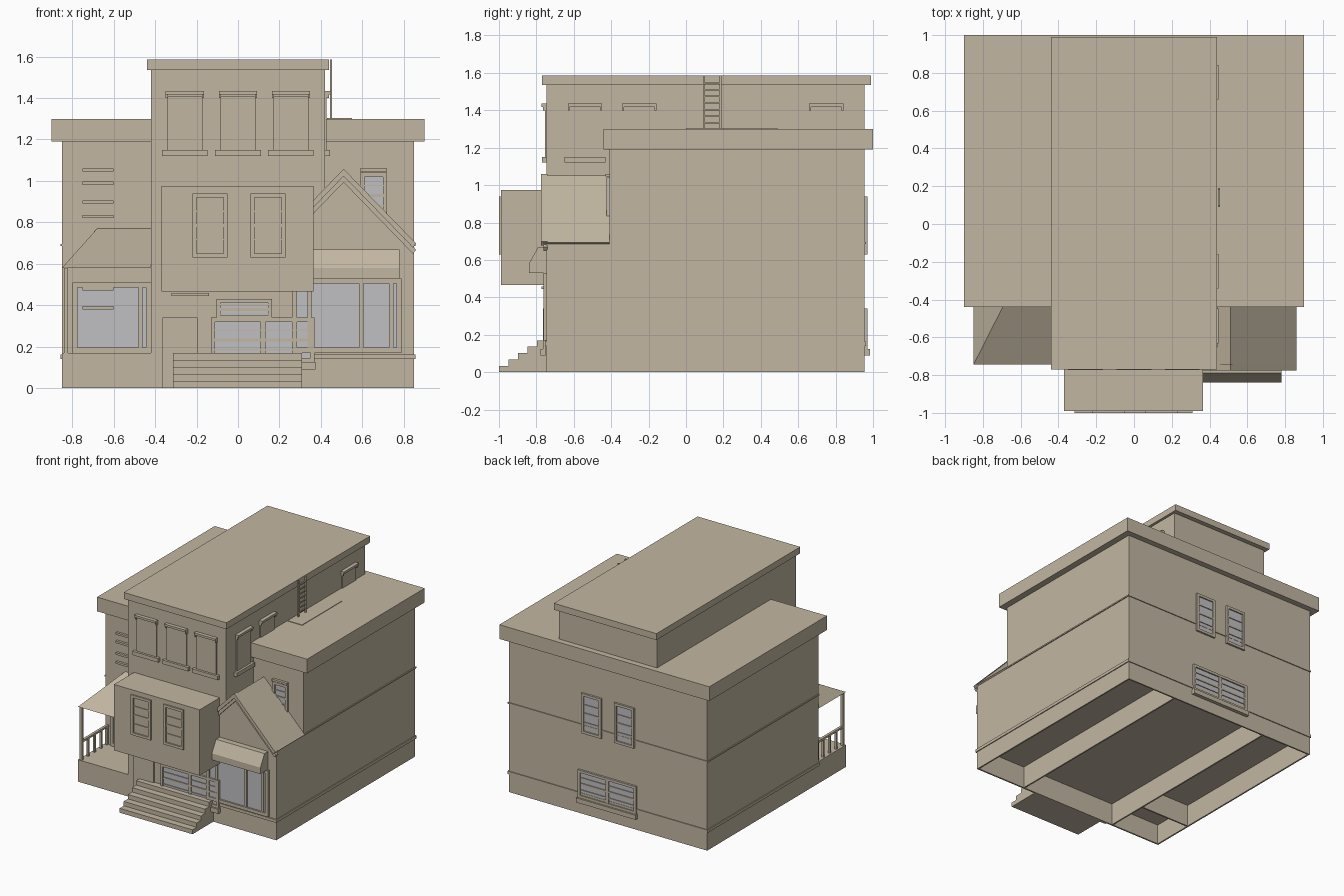
import bpy, bmesh
from mathutils import Matrix, Vector
from math import pi, atan2

if bpy.data.objects.get("Cube"):
    bpy.data.objects.remove(bpy.data.objects["Cube"])


def material(name, rgb):
    m = bpy.data.materials.new(name)
    m.use_nodes = True
    m.diffuse_color = (*rgb, 1)
    m.node_tree.nodes["Principled BSDF"].inputs["Base Color"].default_value = (*rgb, 1)
    return m


WALL, GLASS = 0, 1
MATS = [material("warm stone", (0.54, 0.47, 0.36)), material("pale glass", (0.53, 0.53, 0.55))]


def finish(name, bm, matrix=None):
    if matrix:
        bm.transform(matrix)
    bmesh.ops.recalc_face_normals(bm, faces=bm.faces)
    mesh = bpy.data.meshes.new(name)
    bm.to_mesh(mesh)
    bm.free()
    for m in MATS:
        mesh.materials.append(m)
    ob = bpy.data.objects.new(name, mesh)
    bpy.context.collection.objects.link(ob)
    return ob


def add_box(bm, x, y, z, mat=WALL):
    c = Vector((sum(x) / 2, sum(y) / 2, sum(z) / 2))
    s = (x[1] - x[0], y[1] - y[0], z[1] - z[0])
    new = bmesh.ops.create_cube(bm, size=1, matrix=Matrix.Translation(c) @ Matrix.Diagonal((*s, 1)))
    for f in {f for v in new["verts"] for f in v.link_faces}:
        f.material_index = mat


def boxes(name, parts, matrix=None):
    bm = bmesh.new()
    for p in parts:
        add_box(bm, *p)
    return finish(name, bm, matrix)


def prism(name, points, axis, lo, hi):
    """Extrude a profile along x (points are y, z) or along y (points are x, z)."""
    bm = bmesh.new()
    place = (lambda p, t: (t, *p)) if axis == "x" else (lambda p, t: (p[0], t, p[1]))
    face = bm.faces.new([bm.verts.new(place(p, lo)) for p in points])
    new = bmesh.ops.extrude_face_region(bm, geom=[face])["geom"]
    shift = Vector((hi - lo, 0, 0) if axis == "x" else (0, hi - lo, 0))
    bmesh.ops.translate(bm, vec=shift, verts=[v for v in new if isinstance(v, bmesh.types.BMVert)])
    return finish(name, bm)


def on_wall(side, plane):
    """Matrix taking wall space (x along, -y outward) onto a wall."""
    turn = {"front": 0, "right": pi / 2, "back": pi}[side]
    return Matrix.Rotation(turn, 4, "Z") @ Matrix.Translation((0, -plane, 0))


# Wall details
def frame(x, z, w, d):
    return [((x[0], x[0] + w), (-d, 0), z), ((x[1] - w, x[1]), (-d, 0), z),
            (x, (-d, 0), (z[0], z[0] + w)), (x, (-d, 0), (z[1] - w, z[1]))]


def sash_window(name, c, z, side, plane, w=0.17, columns=1):
    x, h = (c - w / 2, c + w / 2), z[1] - z[0]
    parts = [(x, (-0.005, 0), z, GLASS)] + frame(x, z, 0.02, 0.015)
    parts += [(x, (-0.011, 0), (z[0] + h * k - t, z[0] + h * k + t))
              for k, t in ((0.28, 0.003), (0.5, 0.007), (0.72, 0.003))]
    for i in range(1, columns):
        m = x[0] + w * i / columns
        parts.append(((m - 0.012, m + 0.012), (-0.013, 0), z))
    return boxes(name, parts, on_wall(side, plane))


def blind_window(name, c, side, plane):
    parts = [((c - 0.085, c + 0.085), (-0.008, 0), (1.15, 1.41)),
             ((c - 0.11, c + 0.11), (-0.025, 0), (1.12, 1.15)),
             ((c - 0.092, c + 0.092), (-0.028, 0), (1.418, 1.435))]
    parts += [((c + s * 0.087 - 0.005, c + s * 0.087 + 0.005), (-0.02, 0), (1.40, 1.42)) for s in (-1, 1)]
    return boxes(name, parts, on_wall(side, plane))


# Main volumes and flat roofs
boxes("main_body", [((-0.85, 0.85), (-0.41, 0.955), (0.17, 1.2))])
boxes("centre_block", [((-0.42, 0.42), (-0.745, 0.954), (0.17, 1.54))])
boxes("lower_roof", [((-0.9, 0.9), (-0.44, 1), (1.19, 1.3))])
boxes("upper_roof", [((-0.44, 0.44), (-0.77, 0.99), (1.535, 1.585))])
boxes("box_bay", [((-0.37, 0.365), (-0.99, -0.745), (0.465, 0.975))])

# Hollow plinth with cross walls
t = 0.012
plinth = [((x, x + t), (-0.745, 0.955), (0, 0.17)) for x in (-0.85, -0.42, 0.42 - t, 0.85 - t)]
plinth += [((-0.85, 0.85), (y, y + t), (0, 0.17)) for y in (-0.745, 0.955 - t)]
plinth += [((-0.85, -0.42), (-0.41, -0.41 + t), (0, 0.17))]
boxes("plinth", plinth)

# Belt courses
belt = []
for z in ((0.14, 0.163), (0.685, 0.695)):
    belt += [((-0.857, 0.857), (0.955, 0.962), z)]
    belt += [((s - 0.007, s + 0.007), (-0.41, 0.962), z) for s in (-0.85, 0.85)]
belt.append(((0.84, 0.857), (-0.75, -0.41), (0.14, 0.163)))
belt.append(((0.37, 0.857), (-0.755, -0.745), (0.14, 0.163)))
boxes("belt_courses", belt)

# Gabled bay on the left front corner
prism("gabled_bay", [(0.42, 0.17), (0.85, 0.17), (0.85, 0.69), (0.51, 1.04), (0.42, 0.948)],
      "y", -0.745, -0.41)
for label, out, y0 in (("outer", 0.018, -0.775), ("inner", -0.012, -0.762)):
    peak = 1.04 + out
    prism("gable_trim_" + label, [(0.51, peak), (0.86, peak - 0.36), (0.845, peak - 0.38),
          (0.51, peak - 0.035), (0.365, peak - 0.185), (0.365, peak - 0.15)], "y", y0, -0.74)
prism("gable_roof_sheet", [(0.51, 1.05), (0.86, 0.692), (0.85, 0.685), (0.51, 1.035), (0.42, 0.945), (0.42, 0.957)],
      "y", -0.765, -0.41)
prism("awning", [(-0.745, 0.67), (-0.79, 0.67), (-0.84, 0.58), (-0.84, 0.53), (-0.745, 0.53)],
      "x", 0.365, 0.78)

# Shop windows
shop = [((0.28, 0.77), (-0.005, 0), (0.18, 0.52), GLASS)] + frame((0.26, 0.79), (0.17, 0.53), 0.025, 0.018)
shop += [((x - 0.01, x + 0.01), (-0.015, 0), (0.18, 0.52)) for x in (0.345, 0.595, 0.74)]
boxes("shop_window", shop, on_wall("front", 0.745))
porch_glass = [((-0.78, -0.42), (-0.005, 0), (0.18, 0.5), GLASS)]
porch_glass += frame((-0.8, -0.42), (0.17, 0.51), 0.025, 0.015) + [((-0.48, -0.46), (-0.015, 0), (0.18, 0.5))]
boxes("porch_window", porch_glass, on_wall("front", 0.41))

# Porch with hipped roof
boxes("porch_deck", [((-0.85, -0.42), (-0.745, -0.41), (0.155, 0.17))])
bm = bmesh.new()
for p in ((-0.85, -0.745, 0.58), (-0.42, -0.745, 0.58), (-0.42, -0.41, 0.58), (-0.85, -0.41, 0.58),
          (-0.42, -0.41, 0.77), (-0.68, -0.41, 0.77)):
    bm.verts.new(p)
bmesh.ops.convex_hull(bm, input=bm.verts)
bmesh.ops.dissolve_limit(bm, angle_limit=0.01, verts=bm.verts, edges=bm.edges)
finish("porch_roof", bm)
boxes("porch_post", [((-0.84, -0.82), (-0.74, -0.72), (0.17, 0.58))])
rail = [((-0.84, -0.82), (-0.73, -0.41), (0.305, 0.32))]
rail += [((-0.838, -0.822), (y, y + 0.016), (0.17, 0.31)) for y in (-0.66, -0.58, -0.5, -0.43)]
boxes("porch_railing", rail)

# Front steps and entrance
outline = [(-0.745, 0)]
for i in range(5):
    y = -1 + 0.051 * i
    outline += [(y, 0.034 * i), (y, 0.034 * (i + 1))]
outline.append((-0.745, 0.17))
prism("front_steps", outline, "x", -0.315, 0.31)
boxes("entrance_door", [((-0.365, -0.195), (-0.012, 0), (0, 0.34)),
                        ((-0.32, -0.14), (-0.028, 0), (0.445, 0.458))], on_wall("front", 0.745))
sash_window("transom", 0.03, (0.33, 0.43), "front", 0.745, 0.27)

# Sash windows, front and back
for c, n in ((-0.135, "right"), (0.145, "left")):
    sash_window("bay_window_" + n, c, (0.63, 0.94), "front", 0.985)
    sash_window("back_window_" + n, c, (0.63, 0.94), "back", 0.955)
for side, c, plane in (("front", 0.12, 0.75), ("back", 0, 0.955)):
    sash_window(side + "_low_window", c, (0.125, 0.34), side, plane, 0.5, 2)
    boxes(side + "_low_sill", [((c - 0.255, c + 0.255), (-0.028, 0), (0.09, 0.125))], on_wall(side, plane))
sash_window("wing_window", 0.655, (0.82, 1.04), "front", 0.41, 0.13)
boxes("wing_hood", [((0.59, 0.72), (-0.02, 0), (1.045, 1.06))], on_wall("front", 0.41))

# Slatted vents above and below the porch roof
boxes("wall_slats", [((-0.75, -0.6), (-0.018, 0), (z, z + 0.016)) for z in (0.82, 0.89, 0.98, 1.045, 0.38, 0.47)],
      on_wall("front", 0.41))

# Blind windows of the upper storey
for i, c in enumerate((-0.257, 0, 0.255)):
    blind_window(f"front_blind_window_{i}", c, "front", 0.745)
for i, c in enumerate((-0.54, -0.25, 0.75)):
    blind_window(f"side_blind_window_{i}", c, "right", 0.42)

# Roof ladder and hatch border
ladder = [((0.445, 0.455), (y, y + 0.01), (1.3, 1.585)) for y in (0.09, 0.18)]
ladder += [((0.446, 0.454), (0.09, 0.19), (1.33 + 0.035 * i, 1.338 + 0.035 * i)) for i in range(7)]
boxes("roof_ladder", ladder)
boxes("roof_hatch", [((0.43, 0.55), (0, 0.49), (1.3, 1.304))])
